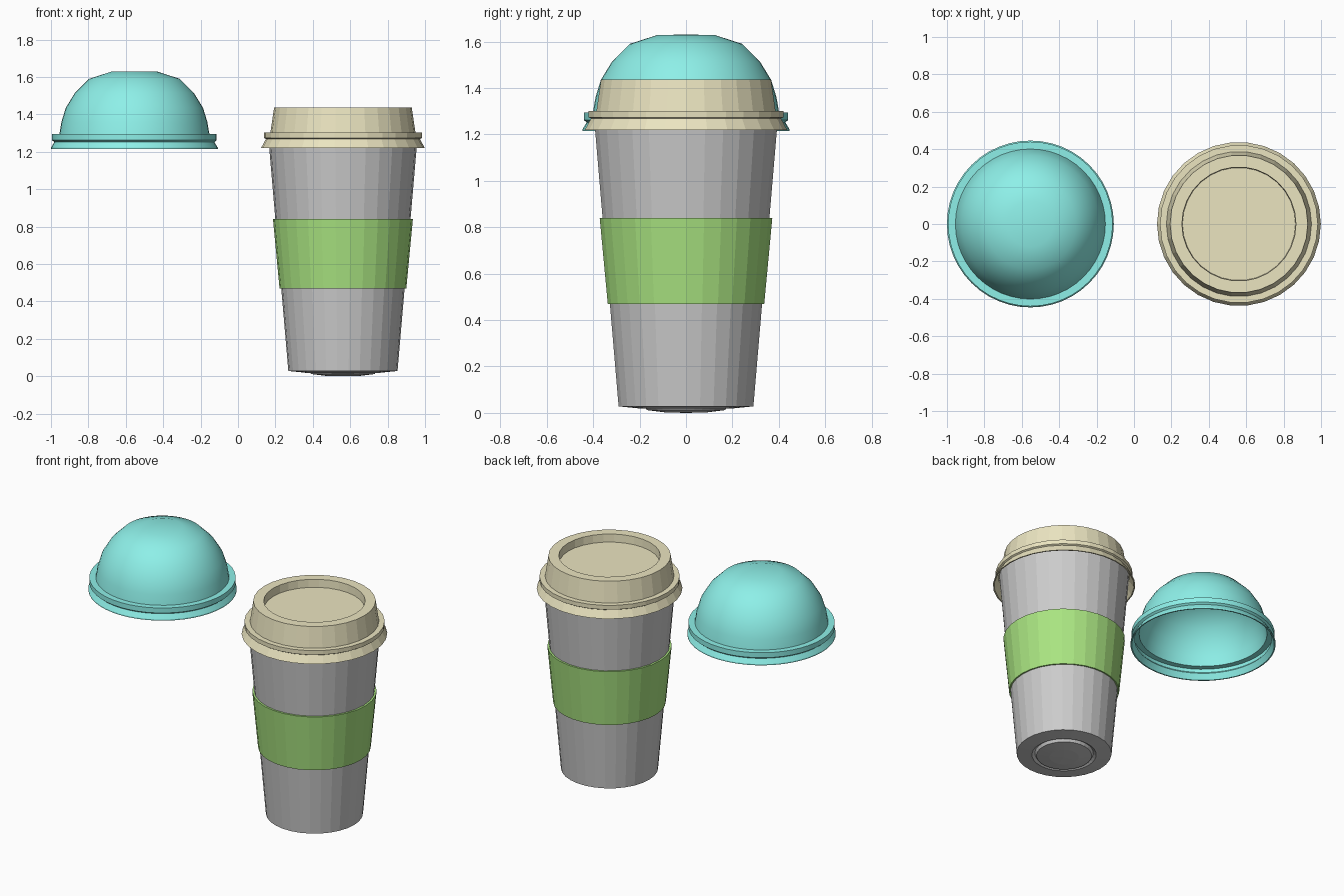
import bpy, bmesh
from math import pi, cos, sin

if "Cube" in bpy.data.objects:
    bpy.data.objects.remove(bpy.data.objects["Cube"])

CUP_X, DOME_X = 0.561, -0.554


def material(name, rgb):
    m = bpy.data.materials.new(name)
    m.diffuse_color = (*rgb, 1)
    m.use_nodes = True
    m.node_tree.nodes["Principled BSDF"].inputs["Base Color"].default_value = m.diffuse_color
    return m


def lathe(name, profile, x, segs=30, mat=None, closed=False, smooth=False):
    """Spin a (radius, z) profile around a vertical axis at x."""
    bm = bmesh.new()
    rings = []
    for r, z in profile:
        if r == 0:
            rings.append([bm.verts.new((0, 0, z))] * segs)
        else:
            rings.append([bm.verts.new((r * cos(2 * pi * i / segs),
                                        r * sin(2 * pi * i / segs), z))
                          for i in range(segs)])
    pairs = list(zip(rings, rings[1:]))
    if closed:
        pairs.append((rings[-1], rings[0]))
    for a, b in pairs:
        for i in range(segs):
            j = (i + 1) % segs
            quad = list(dict.fromkeys((a[i], a[j], b[j], b[i])))
            bm.faces.new(quad)
    bmesh.ops.recalc_face_normals(bm, faces=bm.faces)
    mesh = bpy.data.meshes.new(name)
    bm.to_mesh(mesh)
    bm.free()
    ob = bpy.data.objects.new(name, mesh)
    ob.location.x = x
    bpy.context.collection.objects.link(ob)
    if mat:
        mesh.materials.append(mat)
    if smooth:
        bpy.ops.object.select_all(action='DESELECT')
        bpy.context.view_layer.objects.active = ob
        ob.select_set(True)
        bpy.ops.object.shade_smooth_by_angle(angle=pi / 6)
    return ob


teal = material("teal", (0.27, 0.87, 0.81))
tan = material("tan", (0.83, 0.78, 0.53))
green = material("green", (0.40, 0.78, 0.22))

# Cup: bulged base with a shallow groove, tapered wall, hollow inside
lathe("cup", [(0, 0), (0.09, 0.002), (0.17, 0.012), (0.18, 0.03), (0.198, 0.018),
              (0.21, 0.02), (0.292, 0.028), (0.394, 1.22), (0.399, 1.28),
              (0.385, 1.28), (0.28, 0.06), (0, 0.06)], CUP_X)

# Sleeve wrapped round the cup
lathe("sleeve", [(0.339, 0.47), (0.374, 0.84), (0.360, 0.84), (0.328, 0.47)],
      CUP_X, mat=green, closed=True)

# Flat lid: recessed top, raised collar, ring and flared skirt
lathe("flat_lid", [(0, 1.385), (0.302, 1.385), (0.305, 1.437), (0.368, 1.437),
                   (0.388, 1.302), (0.422, 1.302), (0.422, 1.274), (0.412, 1.268),
                   (0.438, 1.22), (0.430, 1.22), (0.402, 1.268), (0.402, 1.29),
                   (0.376, 1.295), (0.358, 1.425), (0.315, 1.425), (0.312, 1.375),
                   (0, 1.375)], CUP_X, mat=tan)

# Dome lid: hollow shell with the same kind of ring and skirt
dome = [(0, 1.63), (0.122, 1.629), (0.243, 1.59), (0.318, 1.515), (0.367, 1.435),
        (0.390, 1.36), (0.401, 1.295)]
rim = [(0.440, 1.295), (0.440, 1.262), (0.428, 1.252), (0.446, 1.222), (0.446, 1.214),
       (0.438, 1.214), (0.420, 1.252), (0.430, 1.264), (0.430, 1.287)]
inside = [(max(r - 0.008, 0), z - 0.008) for r, z in reversed(dome)]
lathe("dome_lid", dome + rim + inside, DOME_X, segs=48, mat=teal, smooth=True)
